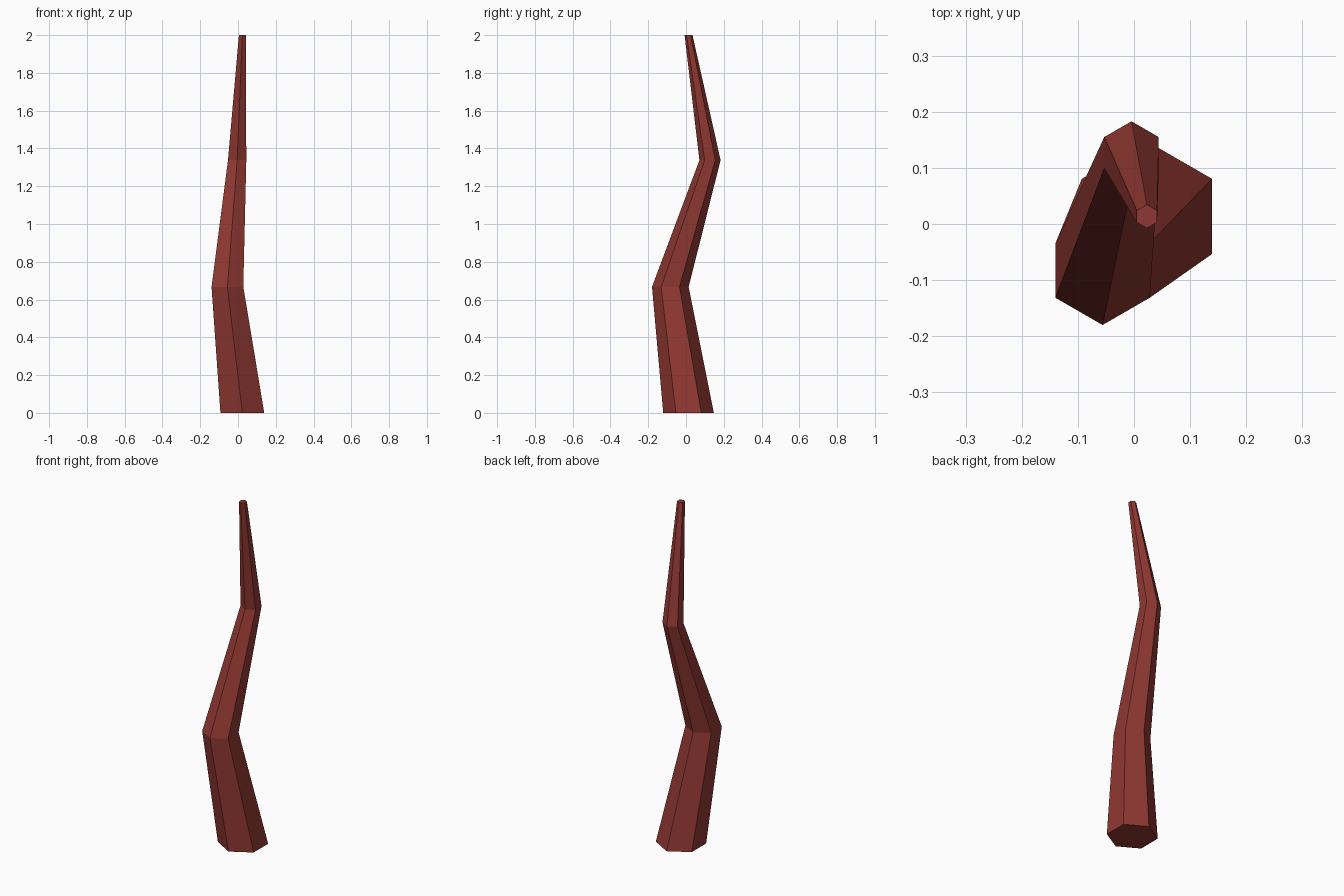
import bpy, bmesh, math

if "Cube" in bpy.data.objects:
    bpy.data.objects.remove(bpy.data.objects["Cube"])

# Bent tapering horn: hexagonal sections (centre x, centre y, z, radius)
SECTIONS = [
    (0.023, 0.0135, 0.0, 0.134),
    (-0.056, -0.083, 0.667, 0.097),
    (-0.0045, 0.127, 1.338, 0.056),
    (0.023, 0.0135, 2.0, 0.021),
]
SIDES = 6

mat = bpy.data.materials.new("reddish brown")
mat.diffuse_color = (0.275, 0.039, 0.031, 1)
mat.use_nodes = True
mat.node_tree.nodes["Principled BSDF"].inputs["Base Color"].default_value = mat.diffuse_color

bm = bmesh.new()
rings = []
for cx, cy, z, r in SECTIONS:
    angles = [math.pi / 2 + 2 * math.pi * i / SIDES for i in range(SIDES)]
    rings.append([bm.verts.new((cx + r * math.cos(a), cy + r * math.sin(a), z))
                  for a in angles])

# Side walls between neighbouring sections
for low, high in zip(rings, rings[1:]):
    for i in range(SIDES):
        j = (i + 1) % SIDES
        bm.faces.new((low[i], low[j], high[j], high[i]))

# End caps
bm.faces.new(rings[0][::-1])
bm.faces.new(rings[-1])
bmesh.ops.recalc_face_normals(bm, faces=bm.faces)

mesh = bpy.data.meshes.new("bent_horn")
bm.to_mesh(mesh)
bm.free()
mesh.materials.append(mat)
horn = bpy.data.objects.new("bent_horn", mesh)
bpy.context.collection.objects.link(horn)
